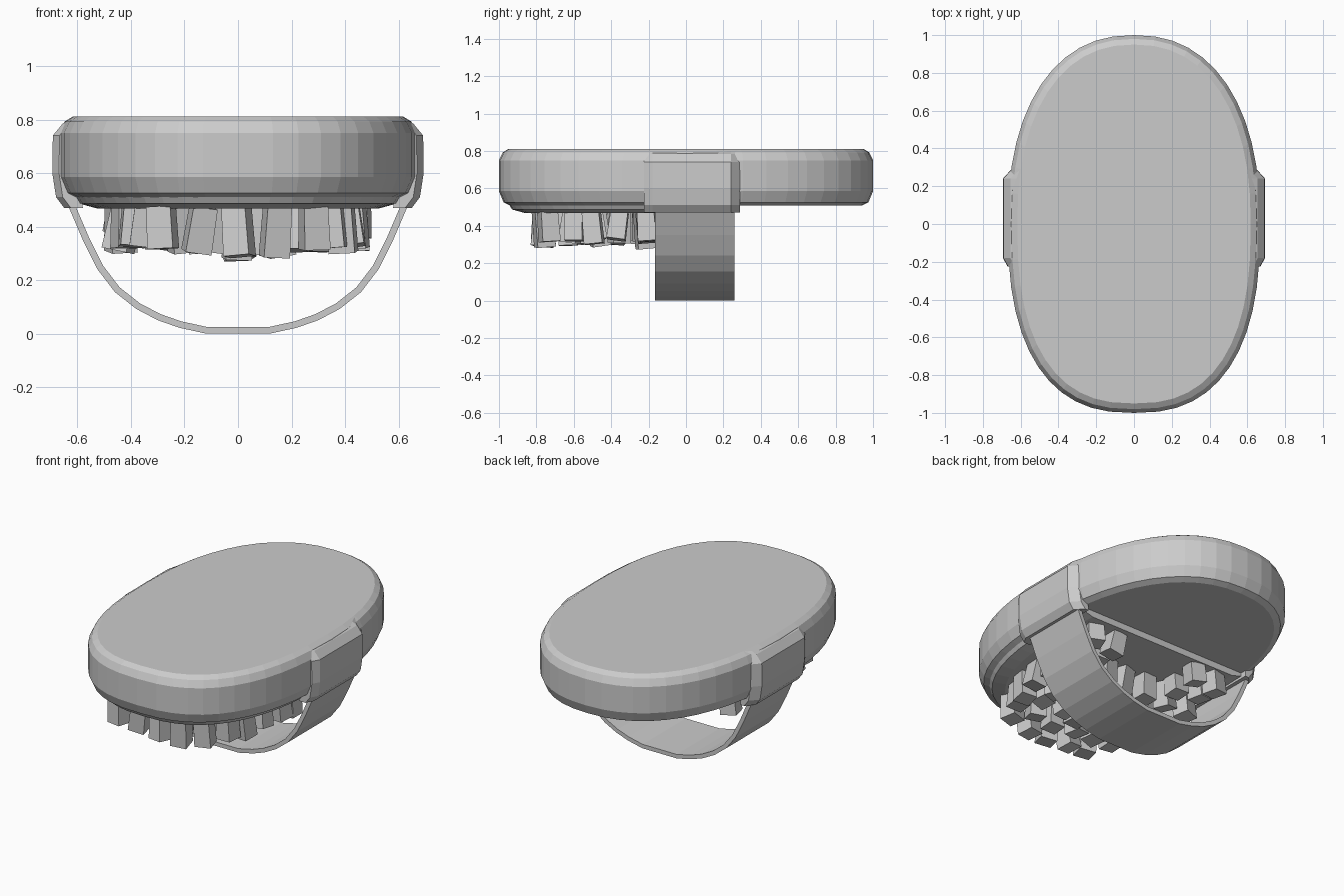
import bpy, bmesh, math, random
from mathutils import Vector, Matrix

if "Cube" in bpy.data.objects:
    bpy.data.objects.remove(bpy.data.objects["Cube"])

random.seed(4)


def make_object(name, bm):
    bmesh.ops.recalc_face_normals(bm, faces=bm.faces)
    mesh = bpy.data.meshes.new(name)
    bm.to_mesh(mesh)
    bm.free()
    ob = bpy.data.objects.new(name, mesh)
    bpy.context.collection.objects.link(ob)
    return ob


def bridge(bm, rings):
    for a, b in zip(rings, rings[1:]):
        for i in range(len(a)):
            j = (i + 1) % len(a)
            bm.faces.new((a[i], a[j], b[j], b[i]))
    bm.faces.new(rings[0][::-1])
    bm.faces.new(rings[-1])


def oval(inset, n=48):
    # Fuller curve at the front, slightly rounder at the back
    pts = []
    for i in range(n):
        a = 2 * math.pi * i / n
        c, s = math.cos(a), math.sin(a)
        power = 2.5 if s < 0 else 2.28
        x = math.copysign(abs(c) ** (2 / power), c) * (0.668 - inset)
        y = math.copysign(abs(s) ** (2 / power), s) * (1.0 - inset)
        pts.append((x, y))
    return pts


def loft(name, levels, cut_y=None):
    bm = bmesh.new()
    bridge(bm, [[bm.verts.new((x, y, z)) for x, y in oval(inset)] for inset, z in levels])
    if cut_y is not None:
        geom = bm.verts[:] + bm.edges[:] + bm.faces[:]
        res = bmesh.ops.bisect_plane(bm, geom=geom, plane_co=(0, cut_y, 0),
                                     plane_no=(0, 1, 0), clear_outer=True)
        edges = [e for e in res["geom_cut"] if isinstance(e, bmesh.types.BMEdge)]
        bmesh.ops.contextual_create(bm, geom=edges)
    return make_object(name, bm)


# Oval brush body with softened rims
loft("brush_body", [(0.06, 0.508), (0.025, 0.525), (0.0, 0.585), (0.0, 0.75),
                    (0.02, 0.792), (0.05, 0.811)])

# Raised bristle bed under the front half
loft("bristle_bed", [(0.14, 0.468), (0.07, 0.487), (0.045, 0.53)], cut_y=0.25)

# Side mounts where the strap joins the body
for name, side in (("right_mount", 1), ("left_mount", -1)):
    bm = bmesh.new()
    profile = [(0.58, 0.47), (0.65, 0.47), (0.68, 0.51), (0.694, 0.6),
               (0.692, 0.74), (0.655, 0.785), (0.60, 0.81)]
    bridge(bm, [[bm.verts.new((side * (x + (dx if 0 < i < 6 else 0)), y, z))
                 for i, (x, z) in enumerate(profile)]
                for y, dx in ((-0.225, -0.025), (-0.18, 0.0), (0.24, 0.0), (0.29, -0.045))])
    make_object(name, bm)

# Hand strap: a curved band extruded along y
half = [(0.0, 0.0), (0.12, 0.0), (0.22, 0.022), (0.30, 0.05), (0.38, 0.092),
        (0.46, 0.155), (0.525, 0.24), (0.58, 0.35), (0.64, 0.49)]
path = [Vector((-x, 0, z)) for x, z in half[:0:-1]] + [Vector((x, 0, z)) for x, z in half]
bm = bmesh.new()
sections = []
for i, p in enumerate(path):
    t = (path[min(i + 1, len(path) - 1)] - path[max(i - 1, 0)]).normalized()
    inner = p + Vector((-t.z, 0, t.x)) * 0.025
    sections.append([bm.verts.new((q.x, y, q.z))
                     for q, y in ((p, -0.165), (p, 0.26), (inner, 0.26), (inner, -0.165))])
bridge(bm, sections)
make_object("hand_strap", bm)

# Chunky bristle tufts in rows, splayed outward, open in the middle behind the strap
bm = bmesh.new()
for row in range(8):
    y = -0.75 + row * 0.132
    reach = 0.44 * (1 - min(abs(y) / 0.93, 1) ** 2.2) ** 0.45
    count = max(3, round(reach * 2 / 0.14) + 1)
    for k in range(count):
        x = -reach + 2 * reach * k / (count - 1)
        length = random.uniform(0.17, 0.2) - 0.03 * (abs(x) / 0.44)
        if row > 5:
            if abs(x) < 0.2:
                continue
            length -= 0.04
        tuft = bmesh.ops.create_cone(bm, cap_ends=True, segments=4, radius1=0.07,
                                     radius2=0.065, depth=length)["verts"]
        lean = Matrix.Rotation(-x * 0.25 + random.uniform(-0.15, 0.15), 4, "Y") \
            @ Matrix.Rotation(random.uniform(-0.15, 0.15), 4, "X")
        spin = Matrix.Rotation(math.pi / 4 + random.uniform(-0.35, 0.35), 4, "Z")
        place = Matrix.Translation((x, y + random.uniform(-0.02, 0.02), 0.475 - length / 2))
        bmesh.ops.transform(bm, matrix=place @ lean @ spin, verts=tuft)
make_object("bristle_tufts", bm)
